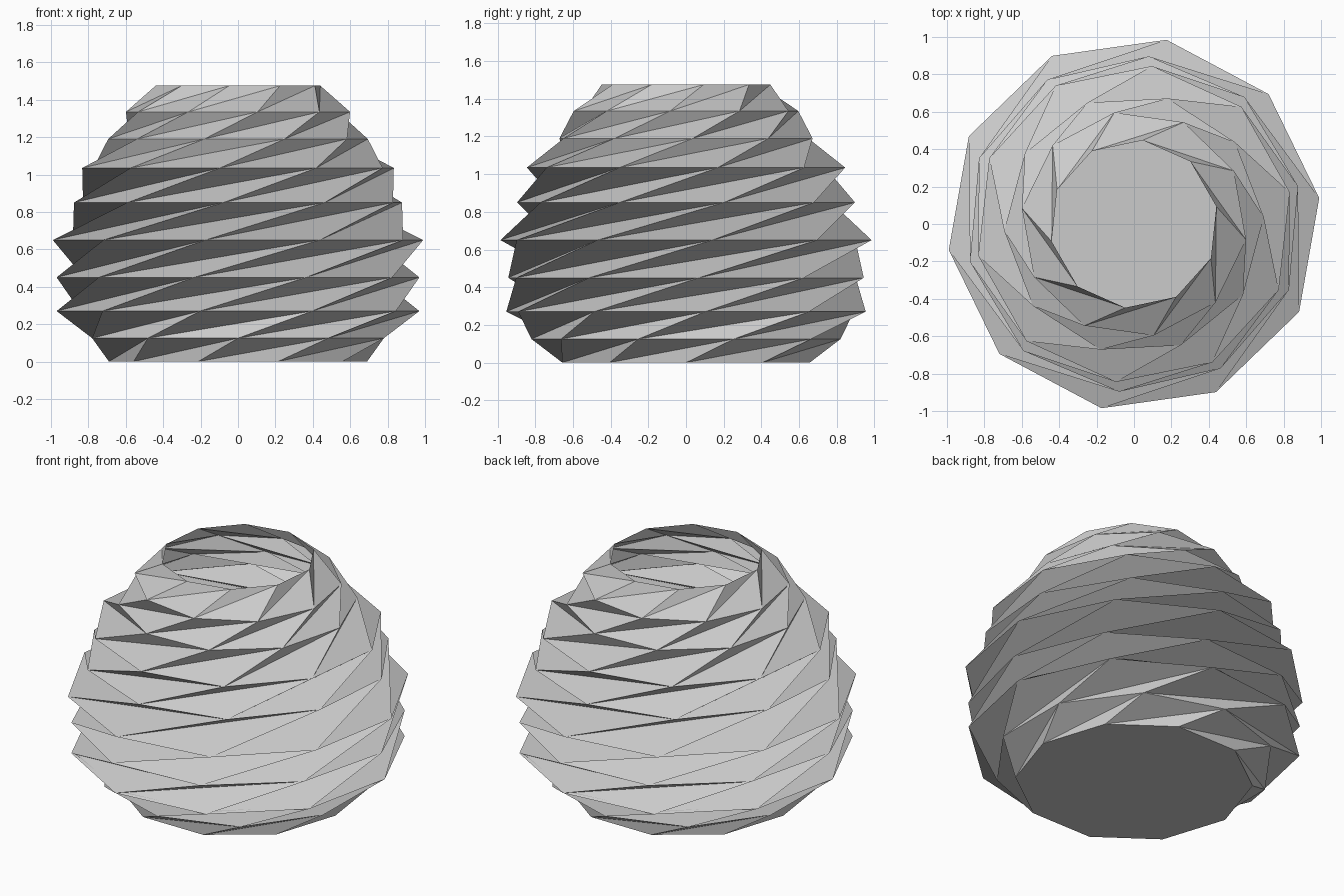
import bpy, bmesh, math

if "Cube" in bpy.data.objects:
    bpy.data.objects.remove(bpy.data.objects["Cube"])

SIDES = 10
STEP = 360 / SIDES
# height, radius and turn (degrees) of each ring, from the base to the rim
RINGS = [(0.0, 0.69, 0), (0.125, 0.82, 18), (0.27, 0.975, 42), (0.45, 0.972, 76),
         (0.65, 1.0, 116), (0.85, 0.90, 157), (1.035, 0.85, 191.5),
         (1.19, 0.695, 219), (1.335, 0.605, 244), (1.475, 0.45, 264)]

clay = bpy.data.materials.new("pale_grey")
clay.diffuse_color = (0.6, 0.6, 0.6, 1)
clay.use_nodes = True
clay.node_tree.nodes["Principled BSDF"].inputs["Base Color"].default_value = clay.diffuse_color


def ring(bm, z, radius, turn):
    angles = [math.radians(turn + STEP * i) for i in range(SIDES)]
    return [bm.verts.new((radius * math.cos(a), radius * math.sin(a), z)) for a in angles]


def finish(bm, name):
    mesh = bpy.data.meshes.new(name)
    bm.to_mesh(mesh)
    bm.free()
    mesh.materials.append(clay)
    bpy.context.collection.objects.link(bpy.data.objects.new(name, mesh))


# twisted, pleated wall with a closed base and an open rim
bm = bmesh.new()
rings = [ring(bm, *r) for r in RINGS]
for low, high in zip(rings, rings[1:]):
    for i in range(SIDES):
        j = (i + 1) % SIDES
        bm.faces.new((low[i], low[j], high[j]))
        bm.faces.new((low[i], high[j], high[i]))
bm.faces.new(rings[0][::-1])
finish(bm, "pot_wall")

# flat floor inside the pot
bm = bmesh.new()
bm.faces.new(ring(bm, 0.28, 0.955, 44.5))
finish(bm, "inner_floor")
